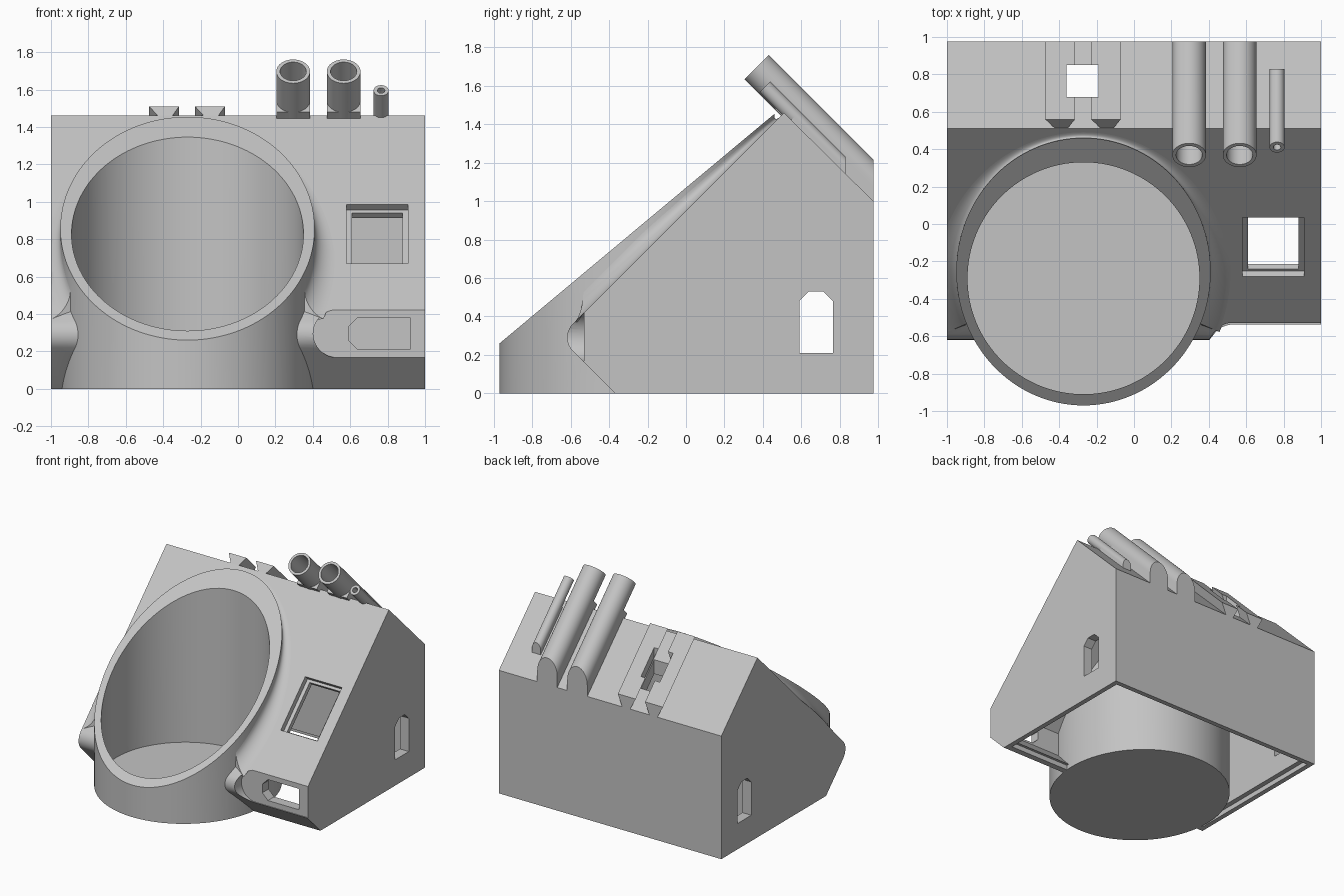
import bpy
import bmesh
from math import sin, cos, pi, radians
from mathutils import Vector

cube = bpy.data.objects.get("Cube")
if cube:
    bpy.data.objects.remove(cube, do_unlink=True)

grey = bpy.data.materials.new("light_grey")
grey.use_nodes = True
COLOUR = (0.55, 0.55, 0.55, 1)
grey.diffuse_color = COLOUR
grey.node_tree.nodes["Principled BSDF"].inputs["Base Color"].default_value = COLOUR


def make(name, rings, closed=False):
    """Skin a list of equal rings and cap both ends."""
    bm = bmesh.new()
    rows = [[bm.verts.new(p) for p in ring] for ring in rings]
    n = len(rows[0])
    for a, b in zip(rows, rows[1:]):
        for i in range(n):
            j = (i + 1) % n
            bm.faces.new((a[i], a[j], b[j], b[i]))
    bm.faces.new(rows[0])
    bm.faces.new(rows[-1])
    bmesh.ops.recalc_face_normals(bm, faces=bm.faces)
    mesh = bpy.data.meshes.new(name)
    bm.to_mesh(mesh)
    bm.free()
    mesh.materials.append(grey)
    ob = bpy.data.objects.new(name, mesh)
    bpy.context.collection.objects.link(ob)
    return ob


def along_x(name, pts, x0, x1):
    return make(name, [[(x, y, z) for y, z in pts] for x in (x0, x1)])


def along_y(name, pts, y0, y1):
    return make(name, [[(x, y, z) for x, z in pts] for y in (y0, y1)])


def box(name, x0, x1, y0, y1, z0, z1):
    return along_x(name, [(y0, z0), (y1, z0), (y1, z1), (y0, z1)], x0, x1)


def combine(ob, other, op="DIFFERENCE"):
    """Apply a boolean and discard the second object."""
    mod = ob.modifiers.new("cut", "BOOLEAN")
    mod.operation = op
    mod.solver = "EXACT"
    mod.object = other
    bpy.context.view_layer.update()
    mesh = bpy.data.meshes.new_from_object(ob.evaluated_get(bpy.context.evaluated_depsgraph_get()))
    ob.modifiers.clear()
    ob.data = mesh
    bpy.data.objects.remove(other, do_unlink=True)


def smooth(ob, angle=25):
    bpy.ops.object.select_all(action="DESELECT")
    ob.select_set(True)
    bpy.context.view_layer.objects.active = ob
    bpy.ops.object.shade_smooth_by_angle(angle=radians(angle))


# Housing: gabled profile with a rounded nose at the front
nose = [(-0.519 + 0.1 * cos(a), 0.29 + 0.1 * sin(a))
        for a in (radians(135 + 9 * i) for i in range(11))]
body = along_x("housing", [(0.975, 0), (0.975, 1.0), (0.51, 1.46)] + nose + [(-0.37, 0)], -1, 1)

# Hollow inside, open at the bottom, with a rebate for a base plate
combine(body, along_x("cavity", [(-0.25, -0.01), (-0.45, 0.193), (-0.45, 0.387), (0.51, 1.347),
                                 (0.895, 0.962), (0.895, -0.01)], -0.92, 0.92))
combine(body, box("rebate", -0.96, 0.96, -0.32, 0.935, -0.02, 0.04))

# Flat recess with a rounded end and its socket opening, front right
stadium = [(0.53 + 0.128 * cos(a), 0.295 + 0.128 * sin(a))
           for a in (pi / 2 + pi * i / 20 for i in range(21))]
combine(body, along_y("recess", stadium + [(1.1, 0.167), (1.1, 0.423)], -0.8, -0.53))
combine(body, along_y("socket", [(0.59, 0.26), (0.64, 0.21), (0.92, 0.21), (0.92, 0.38),
                                 (0.64, 0.38), (0.59, 0.33)], -0.7, -0.4))

# Arched openings through both side walls
combine(body, along_x("side_opening", [(0.59, 0.21), (0.765, 0.21), (0.765, 0.48), (0.715, 0.53),
                                       (0.64, 0.53), (0.59, 0.48)], -1.1, 1.1))


# Stepped square window in the sloping front
def slope_cut(s0, s1, depth, x0, x1):
    pts = [(s + d, s + 0.95 - d) for s, d in ((s0, -0.05), (s1, -0.05), (s1, depth), (s0, depth))]
    combine(body, along_x("window_cut", pts, x0, x1))


slope_cut(-0.28, 0.035, 0.03, 0.58, 0.91)
slope_cut(-0.27, 0.02, 0.09, 0.61, 0.88)

# Round holder with a slanted rim
CX, CY, RX, RY = -0.27, -0.255, 0.68, 0.715


def rim(y):
    return 0.26 + 0.835 * (y + 0.97)


oval = [(CX + RX * cos(a), CY + RY * sin(a)) for a in (2 * pi * i / 128 for i in range(128))]
cup = make("cup", [[(x, y, 0) for x, y in oval], [(x, y, rim(y)) for x, y in oval]])
combine(body, cup, "UNION")
bore = [(CX + 0.62 * cos(a), -0.29 + 0.62 * sin(a)) for a in (2 * pi * i / 128 for i in range(128))]
combine(body, make("bore", [[(x, y, z) for x, y in bore] for z in (0.06, 2)]))

# Fillet where the holder meets the sloping front
rows = []
for i in range(101):
    t = radians(-23 + 226 * i / 100)
    y0 = CY + RY * sin(t)
    f = min(0.11, 0.7 * (rim(y0) - y0 - 0.95))
    row = []
    for j in range(10):
        a = pi / 2 * j / 9
        g, h = f * (1 - sin(a)), f * (1 - cos(a))
        y = CY + (RY + g) * sin(t)
        row.append((max(-1, CX + (RX + g) * cos(t)), y, y + 0.95 + h))
    row.append((CX + (RX - 0.02) * cos(t), y0, y0 + 0.9))
    rows.append(row)
smooth(make("holder_fillet", rows), 40)


# Dovetail rails on the back roof
def rail(name, x0, x1):
    b0, b1 = x0 + 0.065, x1 - 0.05
    front = [(x0, 0.56, 1.51), (x1, 0.56, 1.51), (b1, 0.5, 1.44), (b0, 0.5, 1.44)]
    back = [(x0, 0.975, 1.095), (x1, 0.975, 1.095), (b1, 0.975, 0.97), (b0, 0.975, 0.97)]
    return make(name, [front, back])


def roof_hole():
    return box("roof_hole", -0.36, -0.19, 0.68, 0.85, 0.85, 1.6)


combine(body, roof_hole())
smooth(body)
for name, x0, x1 in (("rail_right", -0.475, -0.315), ("rail_left", -0.23, -0.07)):
    combine(rail(name, x0, x1), roof_hole())

# Tubes lying on the back roof
DOWN, OUT = Vector((0, 1, -1)).normalized(), Vector((0, 1, 1)).normalized()


def sweep(name, start, section, y_end):
    first = [start + Vector((u, 0, 0)) + OUT * v for u, v in section]
    last = [p + DOWN * ((y_end - p.y) / DOWN.y) for p in first]
    return make(name, [first, last])


def circle(r):
    return [(r * cos(a), r * sin(a)) for a in (2 * pi * i / 48 for i in range(48))]


def tube(name, x, y, z, r, r_in, y_end, lift):
    start = Vector((x, y, z))
    ob = sweep(name, start, circle(r), y_end)
    foot = [(-r, -lift - 0.02), (r, -lift - 0.02), (r, 0), (-r, 0)]
    combine(ob, sweep("foot", start + DOWN * 0.22, foot, y_end), "UNION")
    combine(ob, sweep("tube_bore", start - DOWN * 0.02, circle(r_in), y_end - 0.08))
    smooth(ob)


tube("large_tube_inner", 0.295, 0.368, 1.697, 0.09, 0.07, 0.975, 0.067)
tube("large_tube_outer", 0.565, 0.368, 1.697, 0.09, 0.07, 0.975, 0.067)
tube("small_tube", 0.765, 0.41, 1.595, 0.04, 0.02, 0.83, 0.025)
